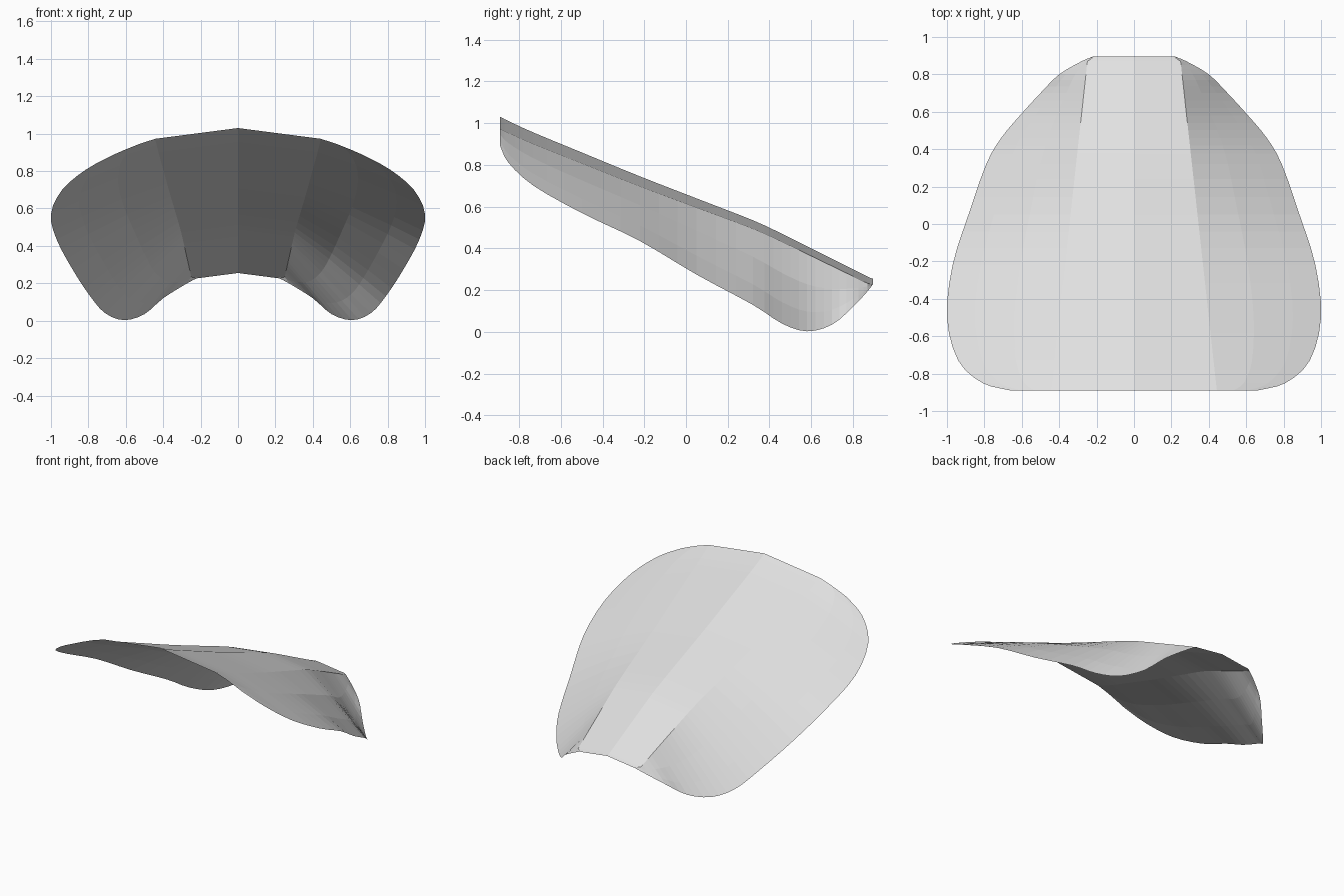
import bpy
import bmesh
from mathutils import Vector

cube = bpy.data.objects.get("Cube")
if cube:
    bpy.data.objects.remove(cube, do_unlink=True)

# Stations from front to back: y, ridge height, half width, edge height
STATIONS = [
    (-0.89, 1.03, 0.66, 0.89),
    (-0.85, 1.01, 0.81, 0.81),
    (-0.73, 0.955, 0.94, 0.70),
    (-0.50, 0.86, 1.00, 0.57),
    (-0.22, 0.745, 0.97, 0.435),
    (0.05, 0.64, 0.885, 0.275),
    (0.32, 0.535, 0.79, 0.13),
    (0.46, 0.47, 0.71, 0.04),
    (0.58, 0.41, 0.61, 0.003),
    (0.70, 0.35, 0.50, 0.035),
    (0.80, 0.30, 0.40, 0.12),
    (0.87, 0.265, 0.28, 0.195),
    (0.895, 0.255, 0.22, 0.228),
]
STEPS = (0, 0.4, 0.75, 1)


def smooth_stations(stations, cuts):
    """Round the outline by passing a spline through the stations."""
    pts = [Vector(s) for s in stations]
    pts = [2 * pts[0] - pts[1]] + pts + [2 * pts[-1] - pts[-2]]
    result = []
    for a, b, c, d in zip(pts, pts[1:], pts[2:], pts[3:]):
        for k in range(cuts):
            t = k / cuts
            result.append(b + t / 2 * ((c - a) + t * (2 * a - 5 * b + 4 * c - d
                          + t * (3 * b - a - 3 * c + d))))
    return result + [pts[-2]]


def half_section(y, top, width, edge):
    """Points from the centre crease, over the flat strip, to the rim."""
    strip = min(0.345 - 0.11 * y, width * 0.9)
    shoulder = top - 0.13 * strip
    curl = 1.17 - 0.15 * max(0, min(1, y / 0.6))
    points = [(0, y, top)]
    for s in STEPS:
        x = strip + (width - strip) * s
        points.append((x, y, shoulder - (shoulder - edge) * s ** curl))
    return points


# One half of the curved sheet
bm = bmesh.new()
rows = [[bm.verts.new(p) for p in half_section(*st)]
        for st in smooth_stations(STATIONS, 3)]
for a, b in zip(rows, rows[1:]):
    for i in range(len(a) - 1):
        bm.faces.new((a[i], a[i + 1], b[i + 1], b[i]))

mesh = bpy.data.meshes.new("curved_sheet")
bm.to_mesh(mesh)
bm.free()
sheet = bpy.data.objects.new("curved_sheet", mesh)
bpy.context.collection.objects.link(sheet)

# Other half
mirror = sheet.modifiers.new("mirror", 'MIRROR')
mirror.use_clip = True

# Plain light grey
grey = bpy.data.materials.new("light_grey")
grey.use_nodes = True
colour = (0.75, 0.75, 0.75, 1)
grey.diffuse_color = colour
grey.node_tree.nodes["Principled BSDF"].inputs["Base Color"].default_value = colour
mesh.materials.append(grey)
